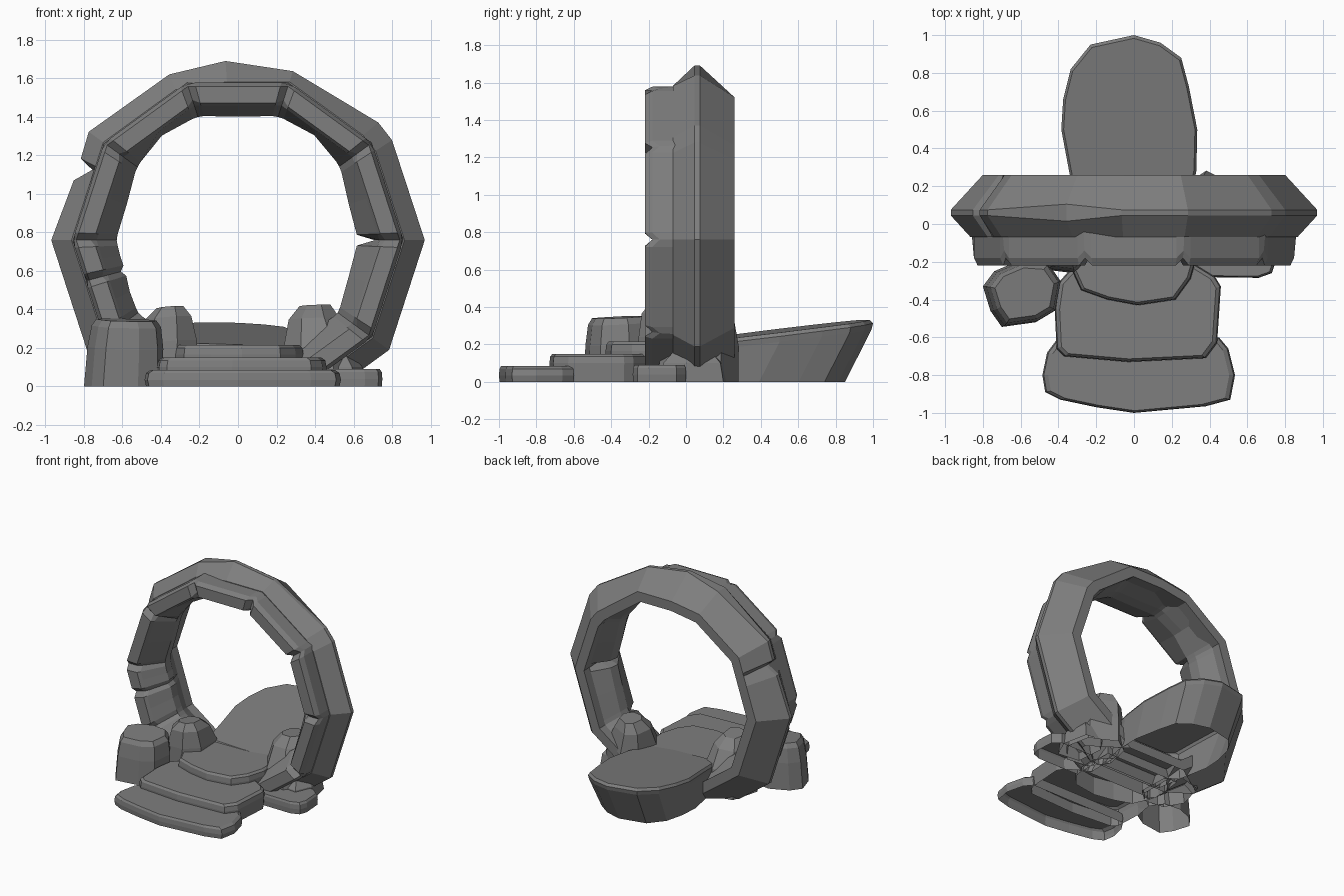
import bpy, bmesh, math
from mathutils import Vector

if "Cube" in bpy.data.objects:
    bpy.data.objects.remove(bpy.data.objects["Cube"])

stone_mat = bpy.data.materials.new("grey stone")
stone_mat.diffuse_color = (0.21, 0.21, 0.21, 1)
stone_mat.use_nodes = True
stone_mat.node_tree.nodes["Principled BSDF"].inputs["Base Color"].default_value = stone_mat.diffuse_color
CZ = 0.76  # height of the ring centre


def finish(name, loops, closed=False, clip=False, base_cap=False):
    """Skin equal-length loops, optionally cut off below the ground; undersides stay open."""
    bm = bmesh.new()
    rings = [[bm.verts.new(p) for p in lp] for lp in loops]
    n = len(rings[0])
    pairs = list(zip(rings, rings[1:])) + ([(rings[-1], rings[0])] if closed else [])
    for a, b in pairs:
        for i in range(n):
            j = (i + 1) % n
            bm.faces.new((a[i], a[j], b[j], b[i]))
    if not closed:
        if base_cap:
            bm.faces.new(rings[0][::-1])
        bm.faces.new(rings[-1])
    bmesh.ops.recalc_face_normals(bm, faces=bm.faces[:])
    if clip:
        bmesh.ops.bisect_plane(bm, geom=bm.verts[:] + bm.edges[:] + bm.faces[:],
                               plane_co=(0, 0, 0), plane_no=(0, 0, 1), clear_inner=True)
    me = bpy.data.meshes.new(name)
    bm.to_mesh(me)
    bm.free()
    me.materials.append(stone_mat)
    ob = bpy.data.objects.new(name, me)
    bpy.context.collection.objects.link(ob)
    return ob


def deca(a):
    """Radius factor of a ten-sided ring at angle a (degrees)."""
    return math.cos(math.radians(18)) / math.cos(math.radians(a % 36 - 18))


def polar(a, r, y):
    t = math.radians(a)
    return Vector((r * math.cos(t), y, CZ + r * math.sin(t)))


# Radius of the innermost edge of the ring by angle
inner_table = [(0, .62), (18, .605), (36, .65), (54, .674), (72, .673), (90, .642), (108, .673),
               (126, .672), (144, .645), (162, .607), (180, .63), (195, .605), (216, .64),
               (234, .61), (252, .64), (288, .64), (306, .61), (324, .64), (342, .605), (360, .62)]


def inner_radius(a):
    for (a0, r0), (a1, r1) in zip(inner_table, inner_table[1:]):
        if a0 <= a <= a1:
            return r0 + (r1 - r0) * (a - a0) / (a1 - a0)


# Main ring: ridge radius per station, with a chip at the upper left
stations = [(0, .97), (33, .954), (40, .951), (72, .923), (94, .933), (112.5, .932),
            (144, .958), (152.6, .92), (154.2, .84), (160, .908), (180, .97), (216, .97),
            (252, .97), (288, .97), (324, .97)]
loops = []
for a, ridge in stations:
    k = deca(a)
    w = .045 if a == 112.5 else .015
    loops.append([polar(a, .80 * k, .26), polar(a, ridge, .06 + w), polar(a, ridge, .06 - w),
                  polar(a, .865 * k, -.07), polar(a, .73 * k, -.07), polar(a, .72 * k, .26)])
finish("ring", loops, closed=True, clip=True)


def block(name, a0, a1, notch0=0.0, notch1=0.0):
    """Facing block wrapping the front and inside of the ring, chamfered at the joints."""
    lp = []
    mid = (a0 + a1) / 2
    for a, end, notch in ((a0, 1, notch0), (a0 + 2.6, 0, 0), (mid, 0, 0),
                          (a1 - 2.6, 0, 0), (a1, 1, notch1)):
        k, r = deca(a), inner_radius(a) + notch
        front = -.18 if end else -.22
        lp.append([polar(a, .86 * k, -.04), polar(a, (.85 if end else .86) * k, front + .04),
                   polar(a, .84 * k, front), polar(a, (.765 if end else .75) * k, front),
                   polar(a, .735 * k, front + .025), polar(a, r, -.02),
                   polar(a, r + .01, .06), polar(a, .73 * k, .20)])
    finish(name, lp, clip=True, base_cap=True)


for i, args in enumerate([(0, 36, .09), (36, 72), (72, 108), (108, 144), (144, 180),
                          (180, 195, 0, .025), (195, 216, .025), (216, 252), (288, 324),
                          (324, 360, 0, .09)]):
    block("facing_block_%d" % (i + 1), *args)


def rock(name, outline, levels, tilt=(0, 0)):
    """Stack an outline in levels of (z, scale, dx, dy); tilt slopes the upper levels."""
    cx = (min(p[0] for p in outline) + max(p[0] for p in outline)) / 2
    cy = (min(p[1] for p in outline) + max(p[1] for p in outline)) / 2
    lp = []
    for z, s, dx, dy in levels:
        row = []
        for x, y in outline:
            px, py = cx + (x - cx) * s, cy + (y - cy) * s
            dz = ((px - cx) * tilt[0] + (py - cy) * tilt[1]) if z > 0 else 0
            row.append((px + dx, py + dy, z + dz))
        lp.append(row)
    return finish(name, lp)


def slab(name, outline, h, inset=.94):
    rock(name, outline, [(0, .985, 0, 0), (h - .05, 1, 0, 0), (h - .015, .985, 0, 0),
                         (h, inset, 0, 0)])


# Front steps
slab("lower_step", [(-.47, -.89), (-.39, -.93), (-.2, -.97), (0, -1), (.38, -.965), (.51, -.93),
                    (.535, -.8), (.5, -.66), (.45, -.6), (-.4, -.6), (-.46, -.68), (-.485, -.8)], .085)
slab("middle_step", [(-.41, -.66), (-.37, -.70), (-.03, -.73), (.38, -.71), (.44, -.63),
                     (.46, -.33), (.43, -.28), (.3, -.2), (-.3, -.2), (-.4, -.31), (-.42, -.45)], .15)
slab("upper_step", [(-.34, -.22), (-.28, -.35), (-.14, -.40), (.02, -.43), (.22, -.40), (.30, -.29),
                    (.34, -.15), (.33, .1), (-.33, .1), (-.36, -.15)], .215)
slab("side_slab", [(.3, -.28), (.66, -.285), (.73, -.26), (.75, -.2), (.74, -.05), (.68, 0),
                   (.4, 0), (.3, -.08)], .09)

# Rear platform, rising to the back and undercut below
rock("rear_platform",
     [(-.30, .02), (-.34, .26), (-.385, .5), (-.375, .66), (-.335, .82), (-.23, .95), (0, 1),
      (.14, .96), (.25, .88), (.29, .73), (.335, .5), (.33, .28), (.28, .02)],
     [(0, .92, 0, -.11), (.225, .985, 0, 0), (.255, 1, 0, 0), (.275, .965, 0, 0)], tilt=(-.03, .12))

# Boulder at the left of the steps
rock("left_boulder",
     [(-.80, -.33), (-.74, -.25), (-.60, -.19), (-.46, -.20), (-.39, -.30), (-.42, -.46),
      (-.52, -.52), (-.70, -.545), (-.76, -.46)],
     [(0, 1, 0, 0), (.2, .96, .01, 0), (.31, .88, .015, 0), (.345, .76, .015, 0)], tilt=(-.03, .05))

# Rocks wedged inside the feet of the ring
rock("left_wedge_rock",
     [(-.56, -.1), (-.48, -.24), (-.32, -.26), (-.21, -.16), (-.22, .08), (-.33, .16), (-.5, .12)],
     [(0, 1, 0, 0), (.22, .92, .01, -.01), (.35, .7, .02, -.04), (.41, .4, .03, -.06)],
     tilt=(.08, -.08))
rock("right_wedge_rock",
     [(.22, .0), (.32, -.14), (.5, -.16), (.62, -.02), (.58, .18), (.38, .28), (.26, .2)],
     [(0, 1, 0, 0), (.2, .92, 0, .02), (.35, .66, -.025, .05), (.42, .4, -.02, .07)],
     tilt=(.04, -.05))
rock("right_foot_rock",
     [(.42, -.12), (.6, -.14), (.66, 0), (.62, .2), (.48, .22), (.4, .1)],
     [(0, 1, 0, 0), (.1, .9, 0, 0), (.16, .6, -.01, 0)])
